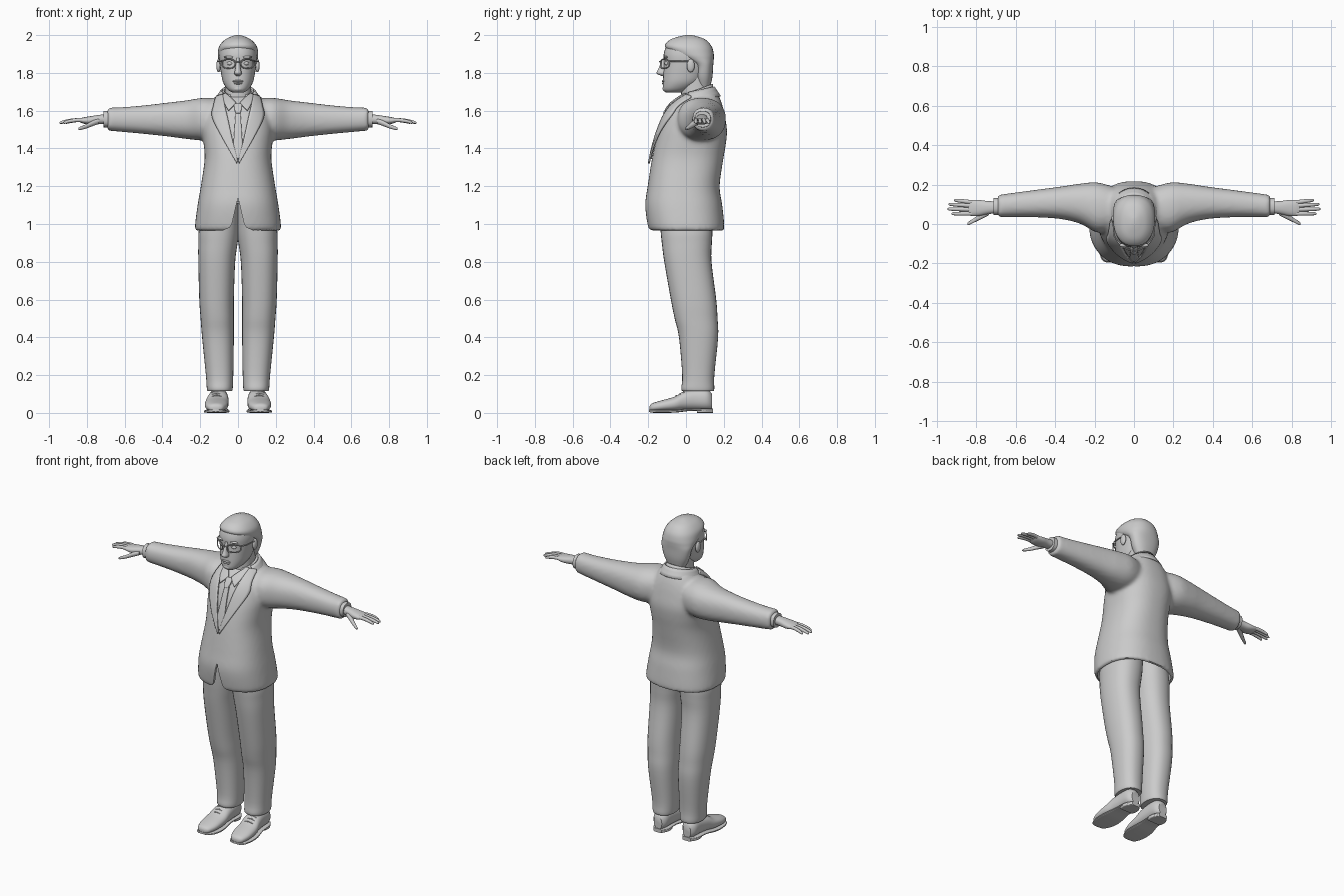
import bpy, bmesh, math
from mathutils import Matrix

cube = bpy.data.objects.get("Cube")
if cube:
    bpy.data.objects.remove(cube, do_unlink=True)

GREY = (0.6, 0.6, 0.6, 1)
mat = bpy.data.materials.new("plain grey")
mat.use_nodes = True
mat.diffuse_color = GREY
mat.node_tree.nodes["Principled BSDF"].inputs["Base Color"].default_value = GREY


def spline(rows, sub=4):
    """Smooth curve through rows of numbers."""
    pts = [rows[0], *rows, rows[-1]]
    out = []
    for p, q, r, s in zip(pts, pts[1:], pts[2:], pts[3:]):
        for i in range(sub):
            t = i / sub
            out.append([b + 0.5 * t * (c - a + t * (2*a - 5*b + 4*c - d + t * (3*(b - c) + d - a)))
                        for a, b, c, d in zip(p, q, r, s)])
    return out + [list(rows[-1])]


def power(v, n):
    return math.copysign(abs(v) ** (2 / n), v)


def loft(bm, rings, axis="z", n=2.3, seg=32, flip=1):
    """Closed body through rings of (station, low a, high a, low b, high b)."""
    loops = []
    for t, a0, a1, b0, b1 in spline(rings):
        loop = []
        for i in range(seg):
            g = math.tau * i / seg
            a = (a0 + a1) / 2 + (a1 - a0) / 2 * power(math.cos(g), n)
            b = (b0 + b1) / 2 + (b1 - b0) / 2 * power(math.sin(g), n)
            x, y, z = {"z": (a, b, t), "x": (t, a, b), "y": (a, t, b)}[axis]
            loop.append(bm.verts.new((x * flip, y, z)))
        loops.append(loop)
    for lo, hi in zip(loops, loops[1:]):
        for i in range(seg):
            j = (i + 1) % seg
            bm.faces.new((lo[i], lo[j], hi[j], hi[i]))
    bm.faces.new(loops[0])
    bm.faces.new(loops[-1])


def finish(name, bm, mirror=False, thick=0):
    bmesh.ops.recalc_face_normals(bm, faces=bm.faces[:])
    me = bpy.data.meshes.new(name)
    bm.to_mesh(me)
    bm.free()
    me.materials.append(mat)
    ob = bpy.data.objects.new(name, me)
    bpy.context.collection.objects.link(ob)
    if mirror:
        ob.modifiers.new("Mirror", "MIRROR").use_mirror_merge = False
    if thick:
        solid = ob.modifiers.new("Solidify", "SOLIDIFY")
        solid.thickness, solid.offset = thick, 0
    return ob


def body(name, rings, axis="z", mirror=False, n=2.3, seg=32):
    bm = bmesh.new()
    loft(bm, rings, axis, n, seg)
    return finish(name, bm, mirror)


def ball(name, centre, size, mirror=False):
    bm = bmesh.new()
    bmesh.ops.create_uvsphere(bm, u_segments=20, v_segments=12, radius=1,
                              matrix=Matrix.Translation(centre) @ Matrix.Diagonal((*size, 1)))
    return finish(name, bm, mirror)


def sheet(name, rows, mirror=False, thick=0.01):
    bm = bmesh.new()
    grid = [[bm.verts.new(p) for p in row] for row in rows]
    for r, s in zip(grid, grid[1:]):
        for i in range(len(r) - 1):
            bm.faces.new((r[i], r[i + 1], s[i + 1], s[i]))
    return finish(name, bm, mirror, thick)


def centred(rows):
    return [(z, -w, w, f, b) for z, w, f, b in rows]


# Jacket: torso and sleeves fused into one soft surface
TORSO = centred([
    (.965, .225, -.19, .2), (.99, .228, -.203, .203), (1.1, .214, -.216, .192), (1.2, .197, -.203, .178),
    (1.34, .177, -.181, .197), (1.43, .182, -.161, .212), (1.5, .187, -.14, .217), (1.57, .177, -.113, .206),
    (1.62, .157, -.082, .195), (1.66, .127, -.04, .182), (1.69, .1, 0, .167), (1.705, .08, .01, .15)])
SLEEVE = [
    (.08, -.02, .18, 1.46, 1.66), (.18, -.045, .21, 1.443, 1.668), (.27, 0, .205, 1.45, 1.655),
    (.37, .025, .19, 1.463, 1.643), (.5, .034, .173, 1.477, 1.628), (.62, .035, .157, 1.488, 1.618),
    (.68, .033, .149, 1.493, 1.617), (.692, .035, .147, 1.495, 1.615)]
bm = bmesh.new()
loft(bm, TORSO, n=2.4, seg=48)
for side in (1, -1):
    loft(bm, SLEEVE, "x", flip=side)
jacket = finish("jacket", bm)
remesh = jacket.modifiers.new("Fuse", "REMESH")
remesh.mode, remesh.voxel_size = "VOXEL", 0.011
soften = jacket.modifiers.new("Soften", "SMOOTH")
soften.factor, soften.iterations = 0.5, 7

# Hollow hem and the cutaway between the front corners
hollow = body("hem_cutter", centred([(.9, .208, -.18, .187), (.99, .212, -.187, .187),
                                     (1.1, .199, -.2, .177), (1.12, .19, -.19, .17)]), n=2.4, seg=48)
edge = [(0, 1.14), (.014, 1.08), (.032, 1.0), (.046, .98), (.08, .966), (.1, .93)]
outline = edge + [(-x, z) for x, z in reversed(edge[1:])]
bm = bmesh.new()
face = bm.faces.new([bm.verts.new((x, -.3, z)) for x, z in outline])
ext = bmesh.ops.extrude_face_region(bm, geom=[face])
bmesh.ops.translate(bm, vec=(0, .17, 0), verts=[v for v in ext["geom"] if isinstance(v, bmesh.types.BMVert)])
wedge = finish("front_cutter", bm)
for cutter in (hollow, wedge):
    cutter.hide_render = True
    cut = jacket.modifiers.new("Cut", "BOOLEAN")
    cut.operation, cut.solver, cut.object = "DIFFERENCE", "EXACT", cutter
bpy.context.view_layer.update()
shape = bpy.data.meshes.new_from_object(jacket.evaluated_get(bpy.context.evaluated_depsgraph_get()))
jacket.modifiers.clear()
jacket.data = shape
for cutter in (hollow, wedge):
    bpy.data.objects.remove(cutter, do_unlink=True)

# Clothing details draped over the chest
DENSE = spline(TORSO)


def chest(x, z):
    for lo, hi in zip(DENSE, DENSE[1:]):
        if lo[0] <= z <= hi[0]:
            t = (z - lo[0]) / (hi[0] - lo[0])
            _, _, w, f, b = [p + (q - p) * t for p, q in zip(lo, hi)]
            u = min(abs(x) / w, 0.95)
            return (f + b) / 2 - (b - f) / 2 * (1 - u ** 2.4) ** (1 / 2.4)
    return DENSE[-1][3]


def drape(name, pairs, lift, mirror=False):
    rows = []
    for x0, z0, x1, z1 in spline(pairs, 6):
        line = [(x0 + (x1 - x0) * i / 6, z0 + (z1 - z0) * i / 6) for i in range(7)]
        rows.append([(x, chest(x, z) - lift, z) for x, z in line])
    return sheet(name, rows, mirror)


drape("lapel", [(.078, 1.685, .115, 1.675), (.07, 1.63, .128, 1.625), (.055, 1.565, .135, 1.565),
                (.03, 1.45, .085, 1.46), (.002, 1.335, .006, 1.32)], .012, True)
drape("tie", [(-.013, 1.59, .013, 1.59), (-.02, 1.48, .02, 1.48), (-.024, 1.4, .024, 1.4),
              (-.008, 1.345, .008, 1.345)], .006)
drape("tie_knot", [(-.02, 1.635, .02, 1.635), (-.019, 1.61, .019, 1.61), (-.011, 1.585, .011, 1.585)], .013)
drape("shirt_collar_point", [(.065, 1.69, .08, 1.685), (.035, 1.665, .07, 1.635), (.01, 1.64, .05, 1.6)], .016, True)


def neck_band(name, reach, inner, outer, drop):
    """Band around the back of the neck; inner and outer are (x radius, y radius, height)."""
    rows = []
    for i in range(33):
        g = math.radians(-reach + 2 * reach * i / 32)
        fall = drop * (1 - math.cos(g)) / 2
        row = []
        for k in range(4):
            rx, ry, z = [p + (q - p) * k / 3 for p, q in zip(inner, outer)]
            row.append((rx * math.sin(g), .055 + ry * math.cos(g), z - fall))
        rows.append(row)
    sheet(name, rows)


neck_band("jacket_collar", 115, (.088, .092, 1.725), (.122, .125, 1.675), .04)
neck_band("shirt_collar", 150, (.078, .082, 1.74), (.086, .092, 1.67), .06)

# Trousers
body("trouser_leg", [
    (.115, .032, .16, -.018, .146), (.13, .028, .165, -.025, .15), (.2, .025, .17, -.02, .15),
    (.4, .022, .19, -.037, .17), (.5, .022, .198, -.06, .167), (.6, .022, .205, -.08, .16),
    (.8, .015, .21, -.115, .135), (.9, .002, .21, -.128, .137), (.97, -.006, .207, -.135, .14),
    (1.11, -.01, .18, -.145, .135)], mirror=True)

# Shoes with sole, heel and laces
body("shoe", [
    (-.193, .1, .135, .014, .035), (-.18, .077, .158, .008, .05), (-.13, .056, .174, .008, .066),
    (-.06, .05, .174, .01, .086), (-.01, .05, .164, .014, .115), (.05, .052, .155, .016, .128),
    (.11, .056, .15, .016, .126), (.138, .075, .13, .02, .1)], "y", True)
body("shoe_sole", [
    (-.196, .1, .136, .006, .018), (-.18, .07, .164, .001, .016), (-.12, .046, .18, 0, .015),
    (-.05, .047, .178, .002, .017), (.02, .056, .162, .01, .022), (.1, .052, .155, .01, .024),
    (.142, .075, .13, .01, .024)], "y", True, n=4)
body("shoe_heel", [(.058, .056, .153, 0, .02), (.1, .052, .155, 0, .02), (.142, .075, .13, 0, .02)], "y", True, n=5)
for i in range(3):
    y, z = -.055 + .02 * i, .088 + .011 * i
    body("shoe_lace", [(.085, y, y + .007, z - .006, z), (.112, y, y + .007, z, z + .007),
                       (.14, y, y + .007, z - .006, z)], "x", True, seg=8)

# Shirt cuffs and hands
body("shirt_cuff", [(.67, .045, .133, 1.511, 1.599), (.712, .046, .131, 1.512, 1.598)], "x", True)
body("palm", [
    (.69, .055, .115, 1.53, 1.582), (.74, .05, .116, 1.528, 1.577), (.785, .041, .122, 1.526, 1.57),
    (.82, .04, .122, 1.532, 1.564), (.838, .046, .116, 1.54, 1.559)], "x", True)
for name, y0, y1, tip in (("index", .053, .052, .925), ("middle", .073, .076, .946),
                          ("ring", .092, .1, .94), ("little", .109, .121, .912)):
    rings = []
    for t, r in ((0, .011), (.35, .0105), (.7, .0095), (.94, .007), (1, .003)):
        y, z = y0 + (y1 - y0) * t, 1.549 + .012 * t - .026 * t * t
        rings.append((.81 + (tip - .81) * t, y - r, y + r, z - r, z + r))
    body(name + "_finger", rings, "x", True, n=2, seg=14)
body("thumb", [(.735, .045, .085, 1.53, 1.56), (.77, .027, .06, 1.518, 1.547), (.805, .01, .034, 1.505, 1.528),
               (.835, -.004, .014, 1.498, 1.515), (.845, -.004, .006, 1.499, 1.508)], "x", True, seg=16)

# Neck, head and hair
body("neck", centred([(1.6, .08, -.03, .13), (1.68, .07, -.025, .125), (1.78, .068, -.03, .12)]))
body("head", centred([
    (1.695, .028, -.105, -.03), (1.712, .055, -.121, .02), (1.75, .079, -.122, .08), (1.8, .09, -.12, .11),
    (1.85, .097, -.117, .125), (1.9, .1, -.118, .135), (1.95, .088, -.1, .115), (1.98, .06, -.065, .085),
    (1.995, .02, -.01, .04)]), n=2.2)
body("hair", centred([
    (1.725, .058, .06, .128), (1.78, .084, .048, .14), (1.84, .099, .042, .144), (1.873, .105, -.015, .147),
    (1.9, .107, -.07, .147), (1.94, .1, -.112, .136), (1.975, .07, -.085, .105), (1.993, .035, -.035, .06),
    (2.0, .01, 0, .03)]))

# Face
body("nose", centred([(1.783, .011, -.128, -.09), (1.798, .02, -.155, -.09), (1.825, .014, -.145, -.09),
                      (1.88, .009, -.122, -.09)]), seg=16)
ball("upper_lip", (0, -.119, 1.756), (.03, .009, .006))
ball("lower_lip", (0, -.118, 1.745), (.025, .01, .006))
ball("chin", (0, -.103, 1.717), (.03, .021, .018))
ball("eye", (.042, -.1, 1.85), (.016, .014, .011), True)
ball("eyebrow", (.045, -.107, 1.883), (.03, .011, .007), True)
ball("ear", (.103, .025, 1.838), (.012, .021, .035), True)


# Glasses
def wire(name, points, closed=False):
    cu = bpy.data.curves.new(name, "CURVE")
    cu.dimensions, cu.bevel_depth, cu.bevel_resolution = "3D", 0.0035, 2
    sp = cu.splines.new("POLY")
    sp.points.add(len(points) - 1)
    for p, co in zip(sp.points, points):
        p.co = (*co, 1)
    sp.use_cyclic_u = closed
    cu.materials.append(mat)
    bpy.context.collection.objects.link(bpy.data.objects.new(name, cu))


for side in (1, -1):
    rim = []
    for i in range(24):
        g = math.tau * i / 24
        x = .05 + .034 * power(math.cos(g), 3)
        rim.append((side * x, -.135 + 6.5 * x * x, 1.848 + .023 * power(math.sin(g), 3)))
    wire("glasses_rim", rim, True)
    wire("glasses_arm", [(side * x, y, 1.862) for x, y in ((.084, -.088), (.1, -.06), (.108, .03))])
wire("glasses_bridge", [(-.017, -.133, 1.856), (0, -.139, 1.86), (.017, -.133, 1.856)])

# Smooth shading with sharp creases kept
bpy.ops.object.select_all(action="DESELECT")
for ob in bpy.context.collection.objects:
    if ob.type == "MESH" and mat.name in ob.data.materials:
        ob.select_set(True)
        bpy.context.view_layer.objects.active = ob
bpy.ops.object.shade_smooth_by_angle(angle=math.radians(40))
